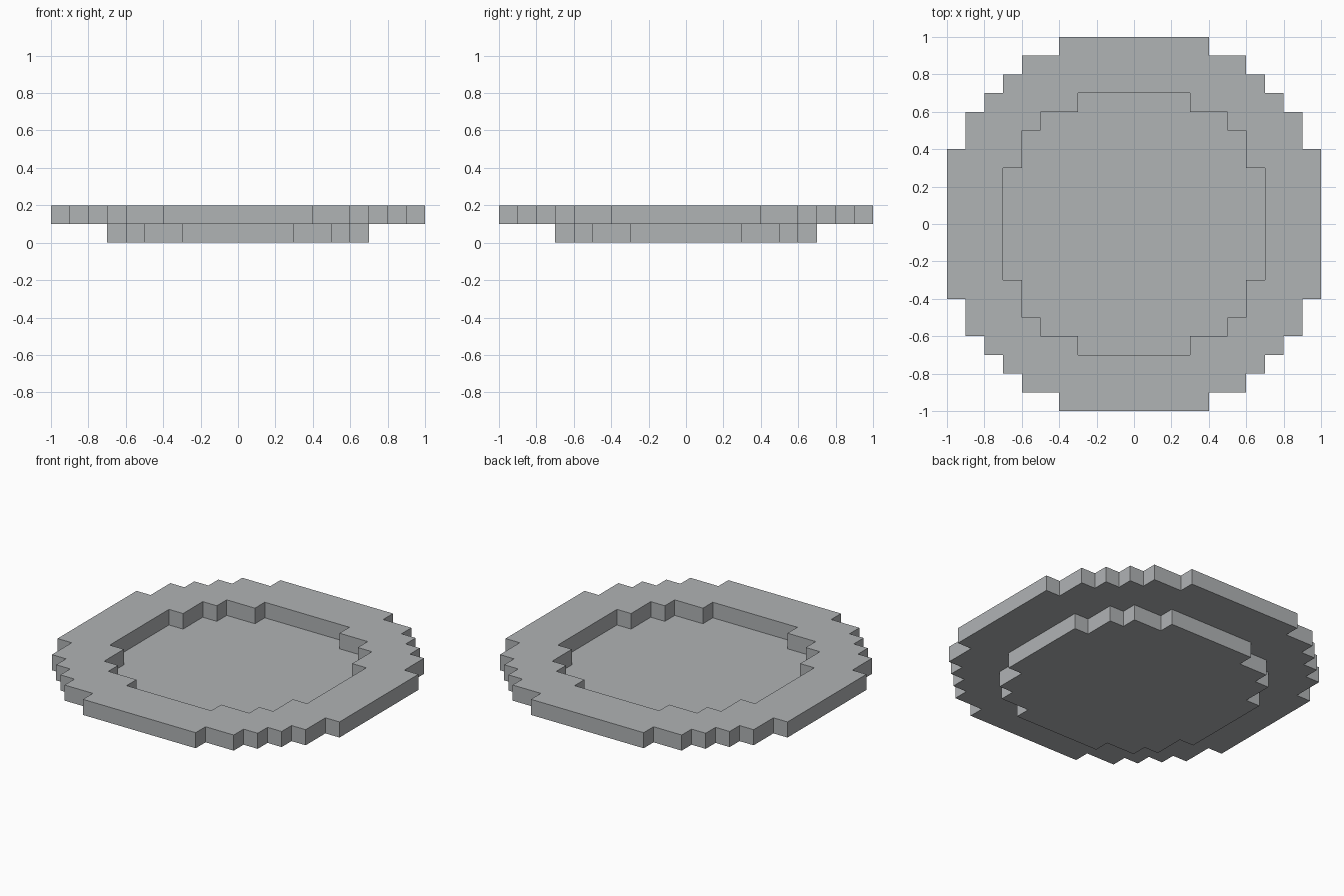
import bpy
import bmesh
from math import pi
from mathutils import Matrix, Vector

cube = bpy.data.objects.get("Cube")
if cube:
    bpy.data.objects.remove(cube, do_unlink=True)

# Single flat grey
GREY = (0.434, 0.451, 0.462, 1.0)
grey = bpy.data.materials.new("light_grey")
grey.use_nodes = True
grey.diffuse_color = GREY
grey.node_tree.nodes["Principled BSDF"].inputs["Base Color"].default_value = GREY

# Stepped quarter outlines, from the +y axis round to the +x axis
OUTER = [(0, 1), (.4, 1), (.4, .9), (.6, .9), (.6, .8), (.7, .8), (.7, .7),
         (.8, .7), (.8, .6), (.9, .6), (.9, .4), (1, .4), (1, 0)]
INNER = [(0, .7), (.3, .7), (.3, .6), (.5, .6), (.5, .5), (.6, .5),
         (.6, .3), (.7, .3), (.7, 0)]
STEP = 0.1


def stepped_slab(name, quarter, z):
    """Repeat a quarter outline around z and extrude it up by one step."""
    bm = bmesh.new()
    for i in range(4):
        turn = Matrix.Rotation(i * pi / 2, 3, 'Z')
        bm.faces.new([bm.verts.new(turn @ Vector((x, y, z))) for x, y in quarter])
    bmesh.ops.remove_doubles(bm, verts=bm.verts[:], dist=0.001)
    grown = bmesh.ops.extrude_face_region(bm, geom=bm.faces[:], use_keep_orig=True)
    top = [v for v in grown["geom"] if isinstance(v, bmesh.types.BMVert)]
    bmesh.ops.translate(bm, verts=top, vec=(0, 0, STEP))
    bmesh.ops.recalc_face_normals(bm, faces=bm.faces[:])
    mesh = bpy.data.meshes.new(name)
    bm.to_mesh(mesh)
    bm.free()
    mesh.materials.append(grey)
    obj = bpy.data.objects.new(name, mesh)
    bpy.context.collection.objects.link(obj)
    return obj


# Solid base disc, whose top is the sunken floor
stepped_slab("base", INNER + [(0, 0)], 0)
# Wide rim, with an opening that matches the base
stepped_slab("rim", OUTER + INNER[::-1], STEP)
